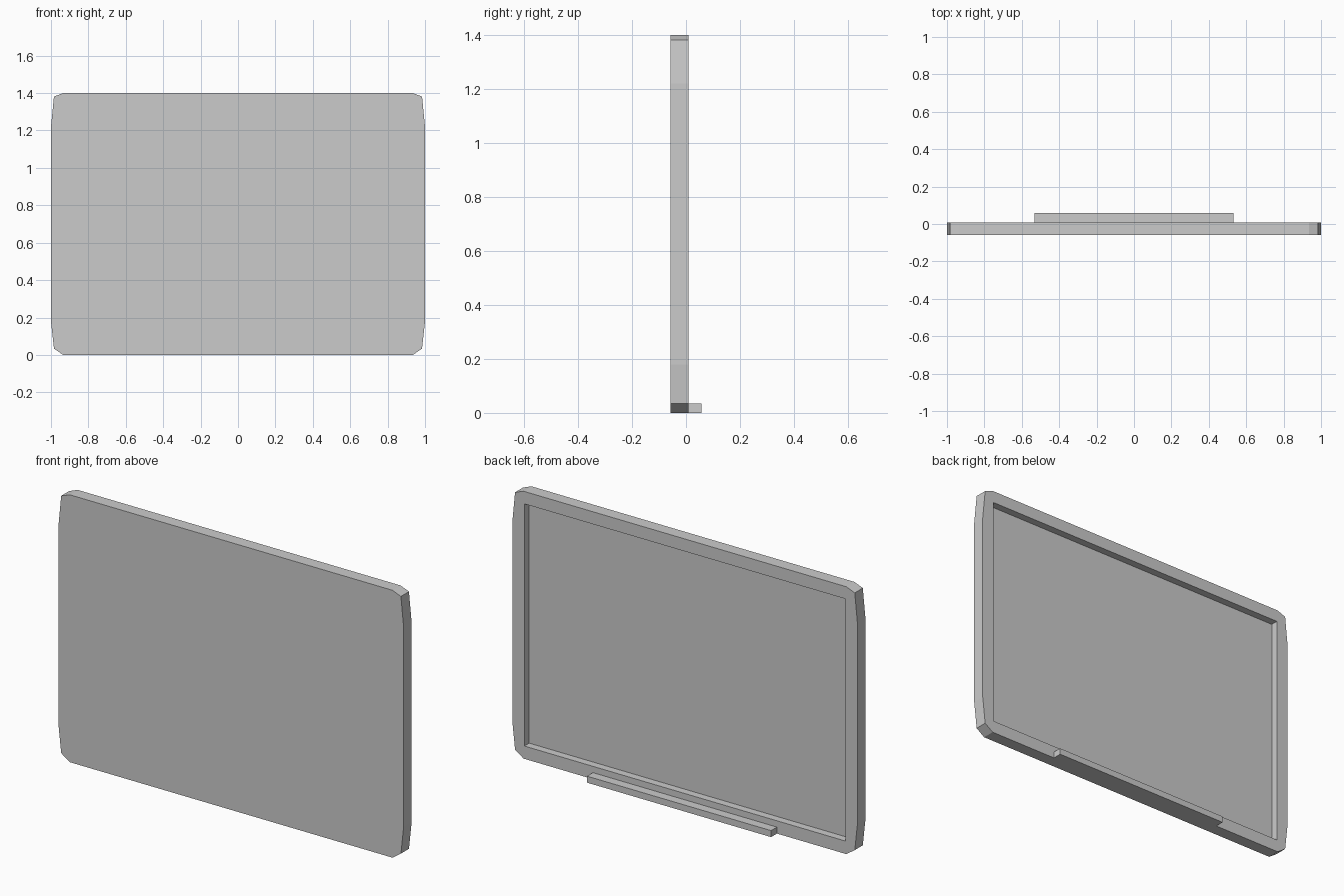
import bpy
import bmesh

if "Cube" in bpy.data.objects:
    bpy.data.objects.remove(bpy.data.objects["Cube"], do_unlink=True)

# Depths along y, and the half width of the opening
FRONT, FLOOR, BACK, TRAY_BACK = -0.0575, -0.031, 0.009, 0.0575
OPENING = 0.93

grey = bpy.data.materials.new("light_grey")
grey.use_nodes = True
colour = (0.6, 0.6, 0.6, 1)
grey.diffuse_color = colour
grey.node_tree.nodes["Principled BSDF"].inputs["Base Color"].default_value = colour


def prism(name, outline, y0, y1):
    """Extrude an x-z outline from y0 to y1."""
    bm = bmesh.new()
    face = bm.faces.new([bm.verts.new((x, y0, z)) for x, z in outline])
    grown = bmesh.ops.extrude_face_region(bm, geom=[face])["geom"]
    moved = [v for v in grown if isinstance(v, bmesh.types.BMVert)]
    bmesh.ops.translate(bm, verts=moved, vec=(0, y1 - y0, 0))
    bmesh.ops.recalc_face_normals(bm, faces=bm.faces)
    mesh = bpy.data.meshes.new(name)
    bm.to_mesh(mesh)
    bm.free()
    mesh.materials.append(grey)
    obj = bpy.data.objects.new(name, mesh)
    bpy.context.collection.objects.link(obj)
    return obj


def mirrored(half):
    """Complete a right-hand outline with its mirror image."""
    return half + [(-x, z) for x, z in reversed(half)]


# Board with clipped corners and slightly tapered sides
board = prism("board", mirrored([
    (0.935, 0), (0.984, 0.034), (1, 0.18),
    (1, 1.22), (0.984, 1.381), (0.935, 1.4)]), FRONT, BACK)

# Shallow recess in the back, leaving a raised rim
cutter = prism("recess_cutter", mirrored([(OPENING, 0.067), (OPENING, 1.335)]),
               FLOOR, BACK + 0.1)
cutter.hide_render = True
cut = board.modifiers.new("recess", 'BOOLEAN')
cut.operation = 'DIFFERENCE'
cut.solver = 'EXACT'
cut.object = cutter
bpy.context.view_layer.objects.active = board
bpy.ops.object.modifier_apply(modifier=cut.name)
bpy.data.objects.remove(cutter, do_unlink=True)

# Ledge along the bottom of the rim
prism("tray", mirrored([(0.533, 0), (0.533, 0.034)]), BACK, TRAY_BACK)
